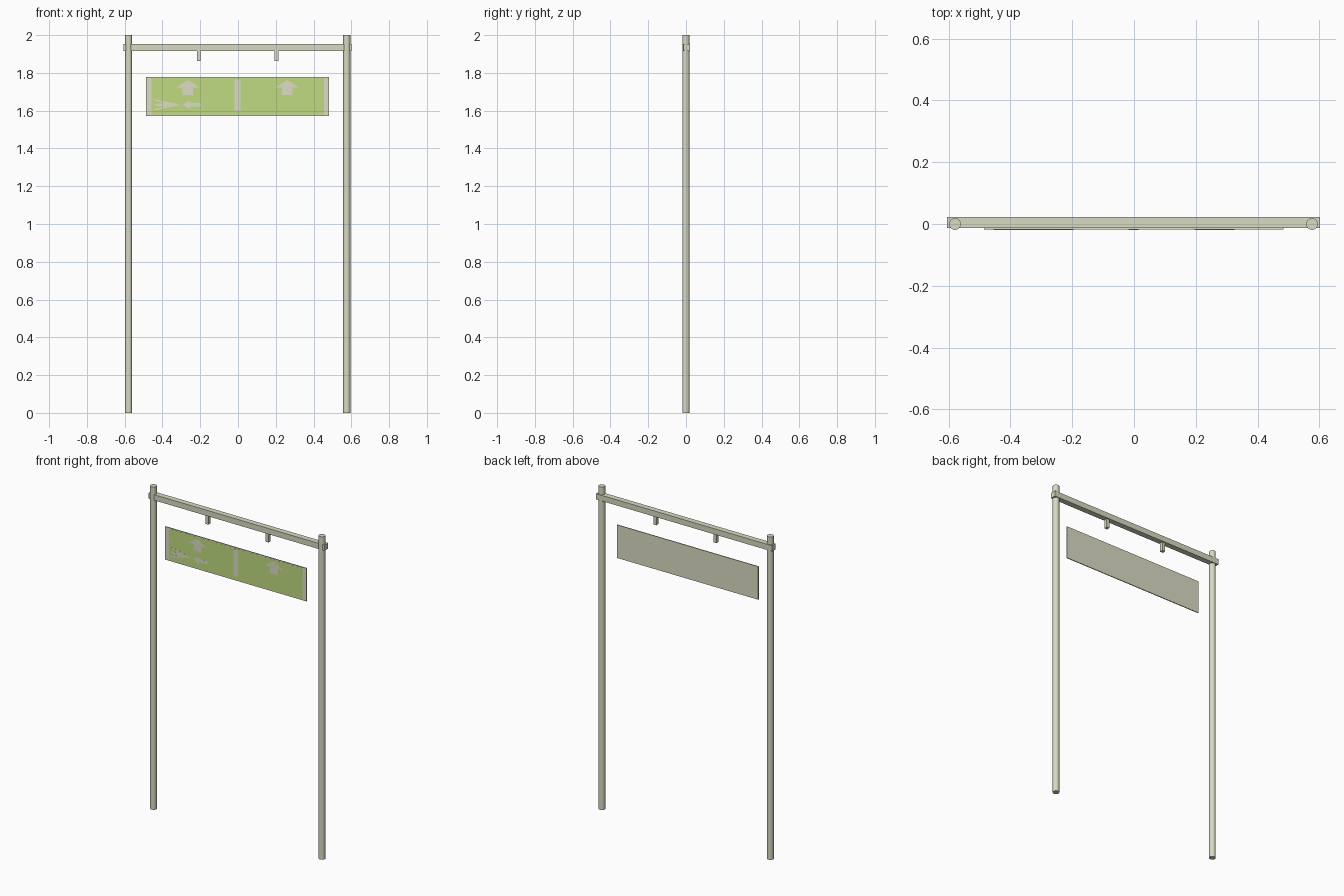
import bpy, bmesh
from mathutils import Vector

if "Cube" in bpy.data.objects:
    bpy.data.objects.remove(bpy.data.objects["Cube"])


def material(name, color):
    m = bpy.data.materials.new(name)
    m.diffuse_color = (*color, 1)
    m.use_nodes = True
    m.node_tree.nodes["Principled BSDF"].inputs["Base Color"].default_value = m.diffuse_color
    return m


METAL = material("pale_metal", (0.68, 0.71, 0.54))
GREEN = material("sign_green", (0.53, 0.71, 0.22))
PALE = material("sign_pale", (0.72, 0.72, 0.56))


def finish(name, bm, mat):
    bmesh.ops.recalc_face_normals(bm, faces=bm.faces)
    mesh = bpy.data.meshes.new(name)
    bm.to_mesh(mesh)
    bm.free()
    obj = bpy.data.objects.new(name, mesh)
    bpy.context.collection.objects.link(obj)
    mesh.materials.append(mat)
    return obj


def box(name, lo, hi, mat):
    bm = bmesh.new()
    bmesh.ops.create_cube(bm, size=1)
    lo, hi = Vector(lo), Vector(hi)
    for v in bm.verts:
        v.co = (lo + hi) / 2 + v.co * (hi - lo)
    return finish(name, bm, mat)


def symbol(name, outline, x, z):
    """Thin flat marking raised from the green face."""
    bm = bmesh.new()
    face = bm.faces.new([bm.verts.new((x + px, -0.0182, z + pz)) for px, pz in outline])
    ext = bmesh.ops.extrude_face_region(bm, geom=[face])
    for v in ext["geom"]:
        if isinstance(v, bmesh.types.BMVert):
            v.co.y = -0.0190
    return finish(name, bm, PALE)


def mirrored(half, horizontal=False):
    """Complete a half outline across its long axis."""
    if horizontal:
        return half + [(x, -z) for x, z in reversed(half) if abs(z) > 1e-6]
    return half + [(-x, z) for x, z in reversed(half) if abs(x) > 1e-6]


# Round posts
for side, x in (("left", -0.579), ("right", 0.576)):
    bpy.ops.mesh.primitive_cylinder_add(vertices=20, radius=0.019, depth=2, location=(x, 0, 1))
    post = bpy.context.object
    post.name = side + "_post"
    post.data.materials.append(METAL)
    bpy.ops.object.shade_smooth_by_angle()

# Square crossbar with two hanger stubs
box("crossbar", (-0.605, -0.013, 1.917), (0.602, 0.022, 1.952), METAL)
for side, x in (("left", -0.208), ("right", 0.204)):
    box(side + "_hanger", (x - 0.010, -0.006, 1.862), (x + 0.010, 0.014, 1.918), METAL)

# Sign board and its green face
box("sign_board", (-0.486, -0.0180, 1.573), (0.483, -0.0125, 1.778), PALE)
box("sign_face", (-0.459, -0.0185, 1.579), (0.455, -0.0178, 1.772), GREEN)

# Markings: up arrows, divider, aeroplane pictogram and side arrow
up_arrow = mirrored([(0, 0.04), (0.065, 0), (0.028, 0), (0.028, -0.04)])
for side, x in (("left", -0.265), ("right", 0.26)):
    symbol(side + "_up_arrow", up_arrow, x, 1.722)
box("divider", (-0.018, -0.0190, 1.60), (0.014, -0.0182, 1.765), PALE)
plane = mirrored([(-0.075, 0), (-0.06, 0.006), (-0.02, 0.007), (-0.085, 0.028),
                  (-0.06, 0.028), (0.03, 0.007), (0.07, 0)], True)
symbol("aeroplane_symbol", plane, -0.37, 1.631)
side_arrow = mirrored([(-0.05, 0), (-0.01, 0.022), (-0.01, 0.010), (0.05, 0.010)], True)
symbol("side_arrow", side_arrow, -0.245, 1.631)
